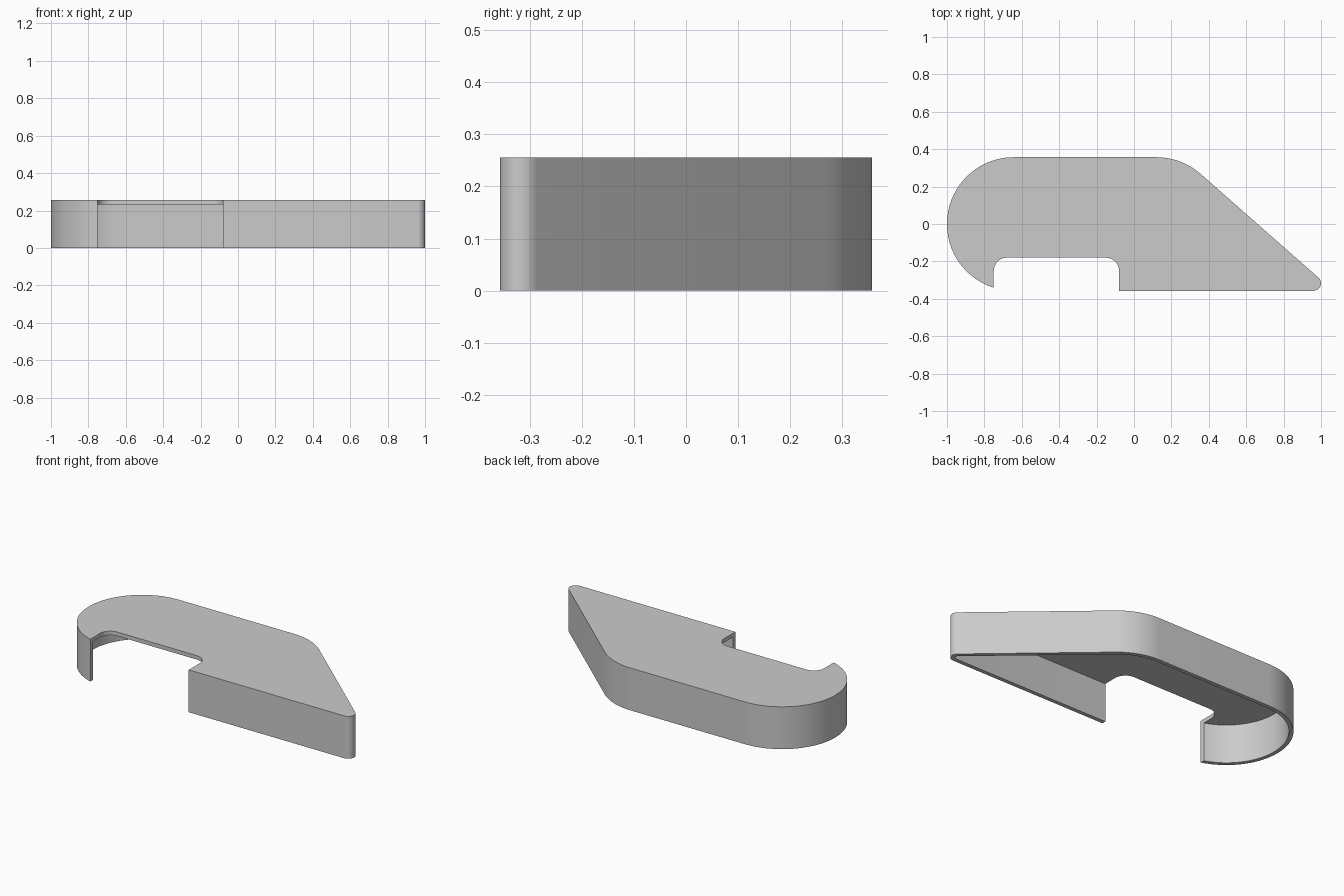
import bpy, bmesh
from math import sin, cos, acos, asin, atan2, hypot, pi

cube = bpy.data.objects.get("Cube")
if cube:
    bpy.data.objects.remove(cube, do_unlink=True)

HEIGHT, WALL = 0.256, 0.024
R_BIG, R_TIP, R_NOTCH = 0.357, 0.04, 0.07
LEFT, SHOULDER, TIP = (-0.643, 0), (0.12, 0), (0.96, -0.317)
NOTCH_L, NOTCH_R, NOTCH_Y = -0.75, -0.08, -0.18


def arc(center, r, a0, a1, steps):
    angles = [a0 + (a1 - a0) * i / steps for i in range(steps + 1)]
    return [(center[0] + r * cos(a), center[1] + r * sin(a)) for a in angles]


def outer_path(inset, gap):
    """Clockwise outline from the left notch edge round to the right one."""
    r, rt = R_BIG - inset, R_TIP - inset
    dx, dy = TIP[0] - SHOULDER[0], TIP[1] - SHOULDER[1]
    slope = atan2(dy, dx) + acos((r - rt) / hypot(dx, dy))
    start = -pi / 2 - asin((LEFT[0] - NOTCH_L - gap) / r)
    path = arc(LEFT, r, start, -1.5 * pi, 48)
    path += arc(SHOULDER, r, pi / 2, slope, 16)
    path += arc(TIP, rt, slope, -pi / 2, 12)
    return path + [(NOTCH_R - gap, TIP[1] - rt)]


def prism(name, outline, z0, z1):
    bm = bmesh.new()
    face = bm.faces.new([bm.verts.new((x, y, z0)) for x, y in outline])
    ext = bmesh.ops.extrude_face_region(bm, geom=[face])
    top = [v for v in ext["geom"] if isinstance(v, bmesh.types.BMVert)]
    bmesh.ops.translate(bm, verts=top, vec=(0, 0, z1 - z0))
    bmesh.ops.recalc_face_normals(bm, faces=bm.faces)
    mesh = bpy.data.meshes.new(name)
    bm.to_mesh(mesh)
    bm.free()
    obj = bpy.data.objects.new(name, mesh)
    bpy.context.collection.objects.link(obj)
    return obj


# Body outline with a round-cornered notch in the front
notch_c = NOTCH_Y - R_NOTCH
notch = arc((NOTCH_R - R_NOTCH, notch_c), R_NOTCH, 0, pi / 2, 8)
notch += arc((NOTCH_L + R_NOTCH, notch_c), R_NOTCH, pi / 2, pi, 8)
cover = prism("cover_shell", outer_path(0, 0) + notch, 0, HEIGHT)

# Hollow the underside, leaving a thin top plate and outer wall
cavity = prism("cavity_cutter", outer_path(WALL, 0.01), -0.1, HEIGHT - WALL)
cavity.hide_render = True
cut = cover.modifiers.new("hollow", 'BOOLEAN')
cut.operation = 'DIFFERENCE'
cut.solver = 'EXACT'
cut.object = cavity

bpy.ops.object.select_all(action='DESELECT')
cover.select_set(True)
bpy.context.view_layer.objects.active = cover
bpy.ops.object.modifier_apply(modifier=cut.name)
bpy.data.objects.remove(cavity, do_unlink=True)

# Plain grey finish
grey = bpy.data.materials.new("light_grey")
grey.use_nodes = True
colour = (0.6, 0.6, 0.6, 1)
grey.diffuse_color = colour
grey.node_tree.nodes["Principled BSDF"].inputs["Base Color"].default_value = colour
cover.data.materials.clear()
cover.data.materials.append(grey)
bpy.ops.object.shade_smooth_by_angle(angle=pi / 6)
